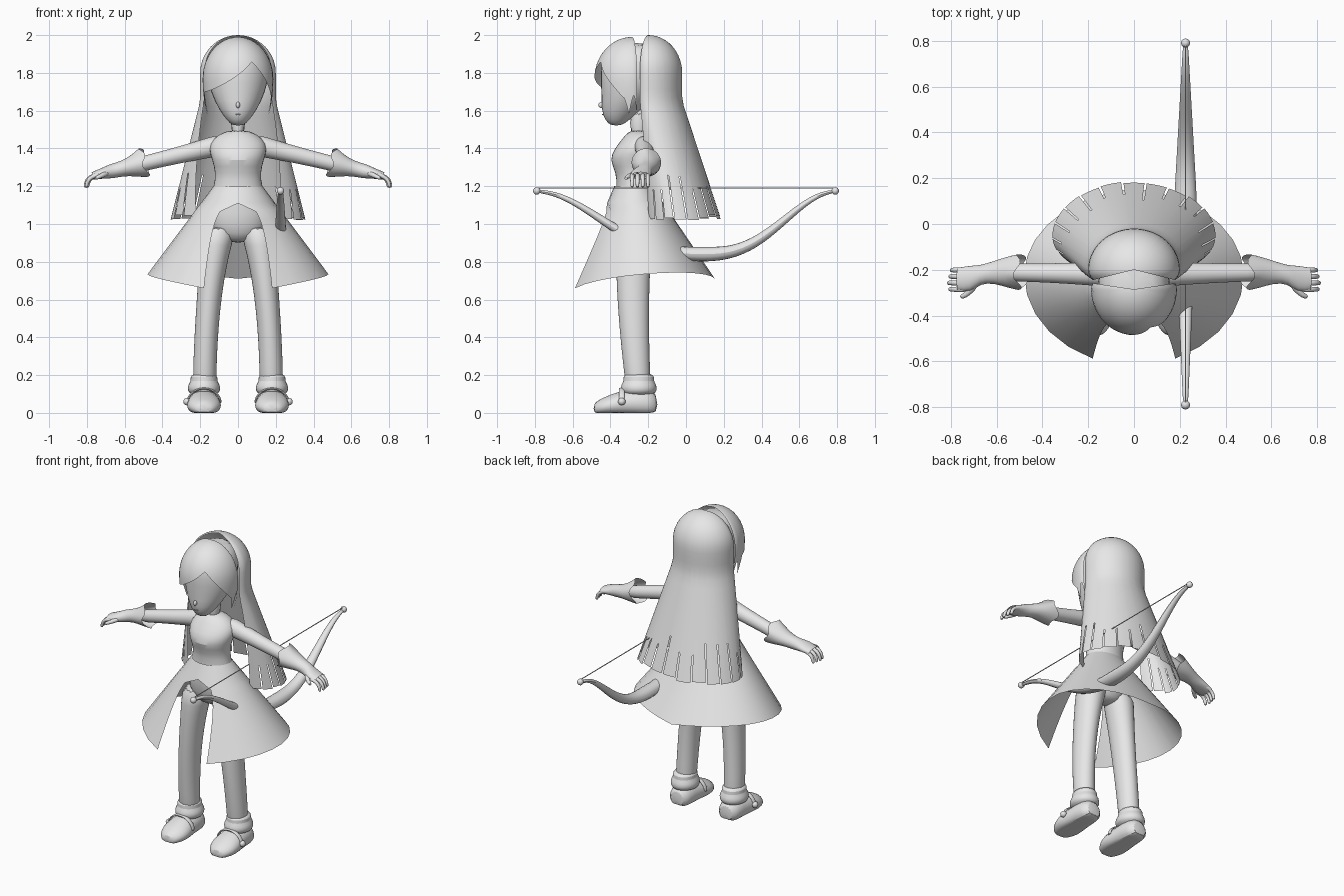
import bpy, bmesh, random
from math import asin, cos, pi, radians, sin, sqrt, tau
from mathutils import Vector

random.seed(4)
cube = bpy.data.objects.get("Cube")
if cube:
    bpy.data.objects.remove(cube, do_unlink=True)

GREY = (0.8, 0.8, 0.8, 1)
grey_material = bpy.data.materials.new("plain grey")
grey_material.use_nodes = True
grey_material.diffuse_color = GREY
grey_material.node_tree.nodes["Principled BSDF"].inputs["Base Color"].default_value = GREY
X, Y, Z = Vector((1, 0, 0)), Vector((0, 1, 0)), Vector((0, 0, 1))
parts = []


def finish(name, bm, mirror=False, smooth=False):
    bmesh.ops.remove_doubles(bm, verts=bm.verts, dist=0.0005)
    bmesh.ops.recalc_face_normals(bm, faces=bm.faces)
    mesh = bpy.data.meshes.new(name)
    bm.to_mesh(mesh)
    bm.free()
    mesh.materials.append(grey_material)
    part = bpy.data.objects.new(name, mesh)
    bpy.context.collection.objects.link(part)
    if smooth:
        rounding = part.modifiers.new("rounding", "SUBSURF")
        rounding.levels = rounding.render_levels = 1
    if mirror:
        part.modifiers.new("mirror", "MIRROR")
    parts.append(part)


def sweep(name, sections, side=X, up=None, count=16, mirror=False, smooth=True, caps=True, floor=False, jag=0):
    """Skin elliptical sections given as (x, y, z, half width along side, half width across)."""
    bm = bmesh.new()
    centres = [Vector(section[:3]) for section in sections]
    rings = []
    for i, (centre, section) in enumerate(zip(centres, sections)):
        tangent = centres[min(i + 1, len(centres) - 1)] - centres[max(i - 1, 0)]
        across = up or tangent.cross(side).normalized()
        ring = []
        for k in range(count):
            angle = tau * k / count
            point = centre + side * section[3] * cos(angle) + across * section[4] * sin(angle)
            if floor:
                point.z = max(point.z, 0)
            if i == 0 and k % 4 < 2:
                point.x += jag
            ring.append(bm.verts.new(point))
        rings.append(ring)
    for low, high in zip(rings, rings[1:]):
        for k in range(count):
            after = (k + 1) % count
            bm.faces.new((low[k], low[after], high[after], high[k]))
    if caps:
        bm.faces.new(rings[0])
        bm.faces.new(rings[-1])
    finish(name, bm, mirror, smooth)


def stack(name, rings):
    """Level rings on the centre line given as (z, front, back, half width)."""
    sweep(name, [(0, (front + back) / 2, z, width, (back - front) / 2) for z, front, back, width in rings], up=Y)


def shell(name, section, top, hem, columns, rows, power=1, turn=0, skip=lambda column, row: False):
    """Open sheet around z; section(z) gives centre y, half width, front depth, back depth, opening angle."""
    bm = bmesh.new()
    grid = []
    for row in range(rows + 1):
        line = []
        for u in columns:
            z = top + (hem(u) - top) * (row / rows) ** power
            middle, width, front, back, opening = section(z)
            angle = opening + u * (tau - 2 * opening) + turn
            depth = front if cos(angle) > 0 else back
            line.append(bm.verts.new((width * sin(angle), middle - depth * cos(angle), z)))
        grid.append(line)
    for row, (upper, lower) in enumerate(zip(grid, grid[1:])):
        for k in range(len(columns) - 1):
            if not skip(k, row):
                bm.faces.new((upper[k], upper[k + 1], lower[k + 1], lower[k]))
    finish(name, bm)


def ball(name, centre, radius, scale=(1, 1, 1), mirror=False):
    bm = bmesh.new()
    bmesh.ops.create_uvsphere(bm, u_segments=12, v_segments=8, radius=radius)
    bmesh.ops.scale(bm, vec=scale, verts=bm.verts)
    bmesh.ops.translate(bm, vec=centre, verts=bm.verts)
    finish(name, bm, mirror)


def steps(count):
    return [k / count for k in range(count + 1)]


def dome(z, middle, height):
    return sqrt(max(0, 1 - ((z - middle) / height) ** 2))


# Torso, neck and head
stack("torso", [(.9, -.31, -.22, .05), (.94, -.36, -.18, .14), (1.05, -.38, -.17, .17),
                (1.2, -.37, -.18, .13), (1.27, -.37, -.18, .12), (1.34, -.41, -.16, .14),
                (1.4, -.38, -.14, .16), (1.45, -.34, -.15, .14), (1.5, -.3, -.2, .06)])
stack("neck", [(1.45, -.3, -.2, .04), (1.62, -.3, -.2, .04)])
stack("head", [(1.52, -.4, -.34, .03), (1.55, -.43, -.3, .06), (1.6, -.45, -.24, .1),
               (1.7, -.45, -.15, .15), (1.8, -.46, -.1, .17), (1.9, -.44, -.1, .15), (1.96, -.38, -.14, .09)])
ball("nose", (0, -.45, 1.63), .013, (.8, 1, 1.3))
ball("mouth", (0, -.44, 1.58), .01, (1.4, .6, .3))


# Fringe swept to one side, with pointed side locks
def fringe_section(z):
    k = dome(z, 1.77, .22 if z > 1.77 else .4)
    return -.285, .187 * k, .1 * k, .2 * k, 1.3


def fringe_hem(u):
    edge = min(u, 1 - u)
    if edge < .15:
        return 1.58 + .1 * abs(sin(edge * 10 * pi))
    if u < .62:
        return 1.7 + .16 * ((u - .15) / .47) ** 2
    return 1.86 - .8 * (u - .62)


def fringe_turned(z):
    middle, width, back, front, opening = fringe_section(z)
    return middle, width, front, back, opening


shell("fringe", fringe_turned, 1.99, fringe_hem, steps(60), 14, power=2, turn=pi)

# Long back hair, slit into strands at the bottom
STRANDS = 17
lengths = [random.uniform(1.02, 1.05) for strand in range(STRANDS)]
slits = [random.choice((21, 22)) for strand in range(STRANDS)]


def hair_section(z):
    k = dome(max(z, 1.8), 1.8, .2)
    fall = max(0, 1.65 - z)
    return -.2 + .23 * fall, .2 * k + .25 * fall, .1 * k + .13 * fall, .18 * k + .1 * fall, 1.1 - .7 * fall


shell("back_hair", hair_section, 2, lambda u: lengths[int(u * STRANDS)],
      [(strand + part) / STRANDS for strand in range(STRANDS) for part in (.05, .35, .65, .95)], 24, power=2,
      skip=lambda column, row: column % 4 == 3 and row >= slits[column // 4])


# Flared skirt, split at the front
def skirt_section(z):
    drop = 1.2 - z
    width = .13 + .75 * drop
    split = .18 * (max(0, drop - .1) / .44) ** .25
    return -.27 + .14 * drop, width, .11 + .57 * drop, .09 + .54 * drop, asin(split / width)


def skirt_hem(u):
    around = 2 * min(u, 1 - u)
    return .66 + .27 * around - .22 * around ** 2


shell("skirt", skirt_section, 1.2, skirt_hem, steps(24), 12)

# Legs, ankle cuffs and shoes
sweep("legs", [(.177 - .077 * h ** 2, -.25 - .03 * sin(pi * h * .75), .1 + .9 * h, .063 + .037 * h ** 4, .066 + .035 * h)
               for h in steps(8)], up=Y, mirror=True)
sweep("ankle_cuffs", [(.18, -.25, z, width, width + .01) for z, width in
                      ((.09, .07), (.12, .09), (.15, .085), (.17, .07), (.19, .075), (.21, .06))], up=Y, mirror=True)
sweep("shoes", [(.18, y, height * .4, width, height * .6) for y, width, height in
                ((-.49, .04, .05), (-.46, .07, .07), (-.4, .1, .1), (-.3, .08, .13), (-.2, .08, .13), (-.15, .05, .1))],
      up=Z, mirror=True, floor=True)
sweep("shoe_straps", [(.18 + .09 * cos(pi * t), -.34, .05 + .08 * sin(pi * t), .016, .006) for t in steps(10)],
      side=Y, count=8, mirror=True)
ball("shoe_buttons", (.27, -.34, .06), .02, mirror=True)


# Arms and gauntlets with a jagged flared edge, all on one sloping line
def arm_height(x):
    return 1.44 - .24 * x


sweep("arms", [(.07 + .5 * t, -.22 + .01 * t, arm_height(.07 + .5 * t), .04 + .02 * (1 - t) ** 2, .04 + .02 * (1 - t) ** 2)
               for t in steps(6)], side=Y, mirror=True)
sweep("gauntlets", [(x, y, arm_height(x), width, thick) for x, y, width, thick in
                    ((.48, -.21, .08, .08), (.55, -.21, .07, .06), (.61, -.21, .05, .04),
                     (.67, -.22, .04, .04), (.71, -.24, .06, .03), (.77, -.24, .05, .02))],
      side=Y, mirror=True, caps=False, jag=.03)

# Curled fingers and thumbs
for i, finger in enumerate(("index", "middle", "ring", "little")):
    y, reach = -.285 + .028 * i, .81 - .006 * abs(i - 1)
    sweep(finger + "_fingers", [(reach - .075 * (1 - t) ** 2, y, 1.26 - .07 * t ** 2, .014 - .004 * t, .014 - .004 * t)
                                for t in steps(4)], side=Y, count=8, mirror=True)
sweep("thumbs", [(.69 + .07 * t, -.26 - .06 * sin(t * pi / 2), 1.27 - .03 * t, .018 - .008 * t, .018 - .008 * t)
                 for t in steps(3)], side=Z, count=8, mirror=True)


# Bow hung at the left hip, with its string
def bow_section(y):
    s = (y - .1) / .69 if y > .1 else (.1 - y) / .89
    width = .055 - .043 * s
    return .225, y, .84 + .167 * (1 - cos(pi * s ** 1.3)), width, width * .8


sweep("bow", [bow_section(-.79 + 1.58 * t) for t in steps(24)], count=8)
for end, y in (("front", -.79), ("back", .79)):
    ball("bow_tip_" + end, (.225, y, 1.175), .02)
sweep("bow_string", [(.225, y, 1.19, .003, .003) for y in (-.79, .79)], count=6, smooth=False)

# Smooth shading with sharp creases kept
bpy.ops.object.select_all(action="DESELECT")
for part in parts:
    part.select_set(True)
bpy.context.view_layer.objects.active = parts[0]
bpy.ops.object.shade_smooth_by_angle(angle=radians(50))
